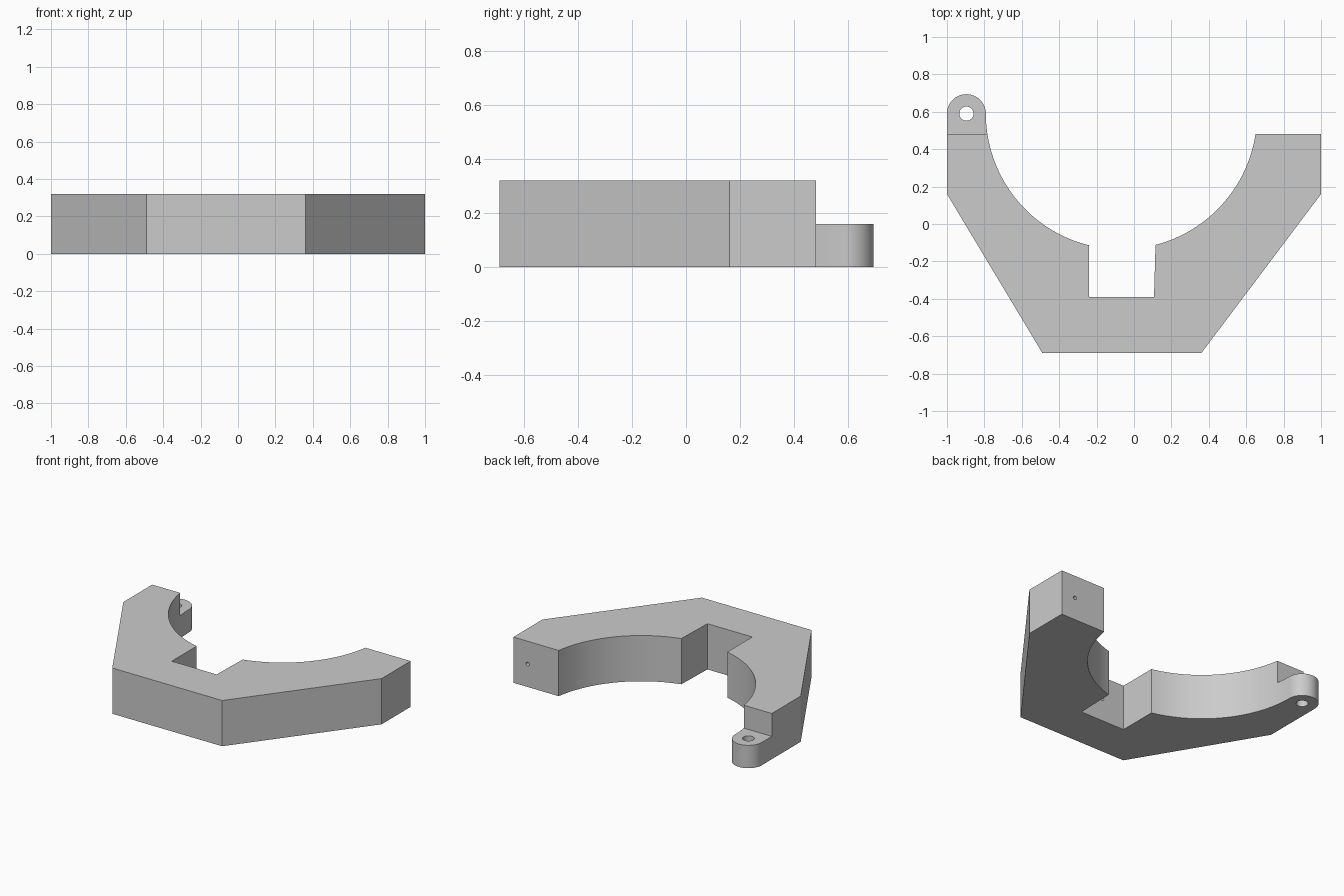
import bpy, bmesh
from math import sin, cos, acos, asin, pi, radians
from mathutils import Vector, Matrix

cube = bpy.data.objects.get("Cube")
if cube:
    bpy.data.objects.remove(cube)

HEIGHT, END_Y = 0.32, 0.48
BORE, BORE_R = Vector((-0.067, 0.59)), 0.725
LUG, LUG_R = Vector((-0.896, 0.59)), 0.104

grey = bpy.data.materials.new("plain grey")
grey.use_nodes = True
grey.diffuse_color = (0.6, 0.6, 0.6, 1)
grey.node_tree.nodes["Principled BSDF"].inputs["Base Color"].default_value = (0.6, 0.6, 0.6, 1)


def arc(centre, radius, start, end, steps):
    angles = [start + (end - start) * i / steps for i in range(steps + 1)]
    return [centre + radius * Vector((cos(a), sin(a))) for a in angles]


def make_object(name, bm):
    bmesh.ops.recalc_face_normals(bm, faces=bm.faces)
    mesh = bpy.data.meshes.new(name)
    bm.to_mesh(mesh)
    bm.free()
    mesh.materials.append(grey)
    obj = bpy.data.objects.new(name, mesh)
    bpy.context.collection.objects.link(obj)
    return obj


def prism(name, outline, height):
    bm = bmesh.new()
    face = bm.faces.new([bm.verts.new((p[0], p[1], 0)) for p in outline])
    top = bmesh.ops.extrude_face_region(bm, geom=[face])["geom"]
    verts = [v for v in top if isinstance(v, bmesh.types.BMVert)]
    bmesh.ops.translate(bm, verts=verts, vec=(0, 0, height))
    return make_object(name, bm)


def cut(target, cutter):
    cutter.hide_render = True
    mod = target.modifiers.new("cut", "BOOLEAN")
    mod.operation, mod.solver, mod.object = "DIFFERENCE", "EXACT", cutter
    bpy.context.view_layer.objects.active = target
    bpy.ops.object.modifier_apply(modifier=mod.name)
    bpy.data.objects.remove(cutter)


def cut_hole(target, centre, radius, depth, axis="Z"):
    bm = bmesh.new()
    turn = Matrix.Rotation(pi / 2 if axis == "Y" else 0, 4, "X")
    bmesh.ops.create_cone(bm, cap_ends=True, segments=32, radius1=radius, radius2=radius,
                          depth=depth, matrix=Matrix.Translation(centre) @ turn)
    cut(target, make_object("hole_cutter", bm))


# Outline: straight outer sides, bore broken by the slot, rounded lug
right_end = asin((END_Y - BORE.y) / BORE_R)
slot_right = -acos((0.115 - BORE.x) / BORE_R)
slot_left = -acos((-0.24 - BORE.x) / BORE_R)
outline = [(-1, 0.16), (-0.49, -0.69), (0.36, -0.69), (1, 0.16), (1, END_Y)]
outline += arc(BORE, BORE_R, right_end, slot_right, 32)
outline += [(0.107, -0.39), (-0.24, -0.39)]
outline += arc(BORE, BORE_R, slot_left, -pi, 36)[:-1]
outline += arc(LUG, LUG_R, 0, pi, 32)
clamp = prism("clamp_half", outline, HEIGHT)

# Step the lug down to half height
step = prism("step_cutter", [(-1.2, END_Y), (-0.6, END_Y), (-0.6, 0.9), (-1.2, 0.9)], HEIGHT)
step.data.transform(Matrix.Translation((0, 0, HEIGHT / 2)))
cut(clamp, step)

# Pivot hole through the lug, blind pin holes in the slot and the plain end
cut_hole(clamp, (LUG.x, LUG.y, 0.1), 0.038, 0.5)
cut_hole(clamp, (-0.064, -0.39, HEIGHT / 2), 0.013, 0.3, "Y")
cut_hole(clamp, (0.89, END_Y, HEIGHT / 2), 0.013, 0.3, "Y")

# Smooth curved walls, sharp edges kept
bpy.ops.object.select_all(action="DESELECT")
clamp.select_set(True)
bpy.context.view_layer.objects.active = clamp
bpy.ops.object.shade_smooth_by_angle(angle=radians(30))
